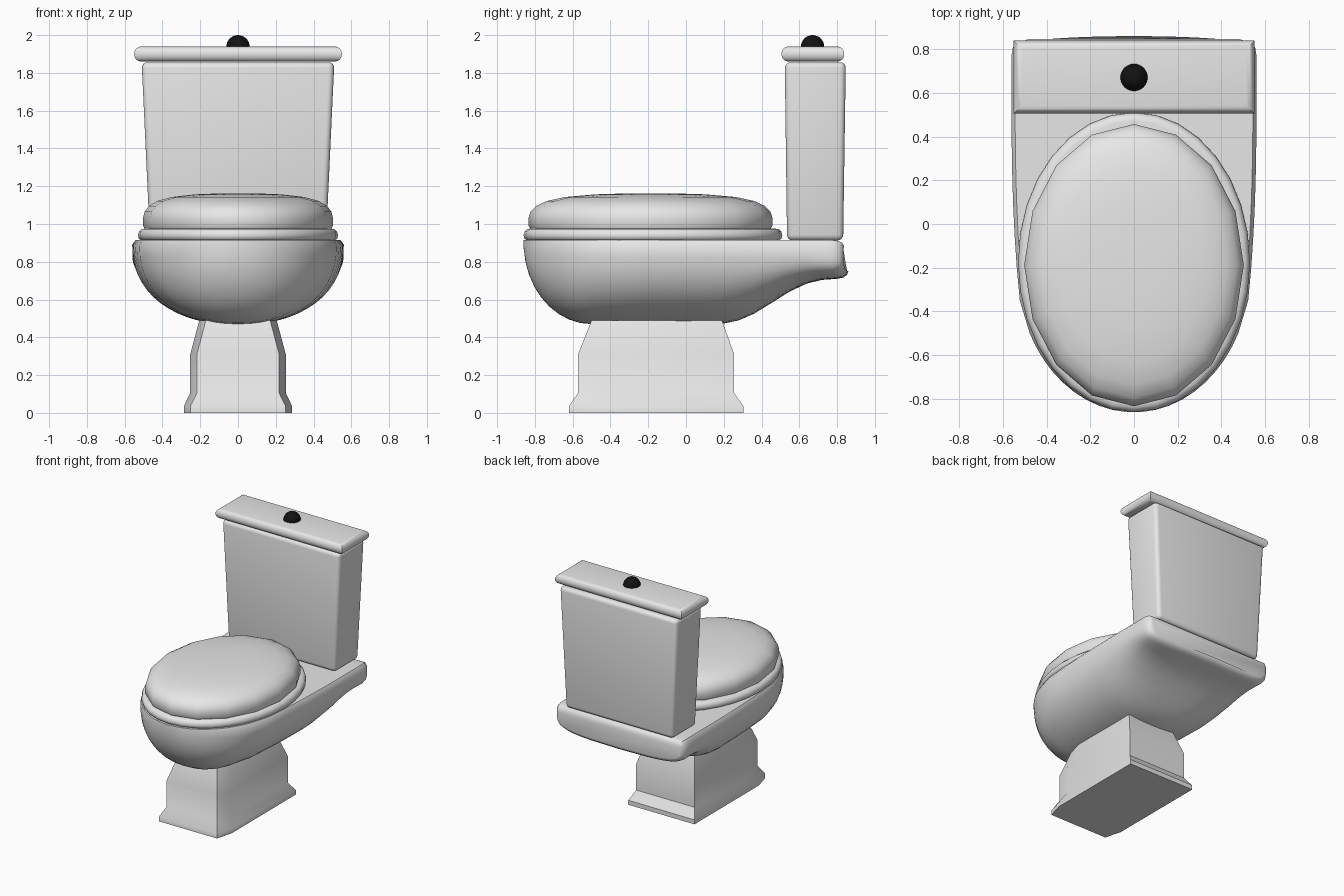
import bpy, bmesh, math

if "Cube" in bpy.data.objects:
    bpy.data.objects.remove(bpy.data.objects["Cube"])

def material(name, value):
    m = bpy.data.materials.new(name)
    m.diffuse_color = (value, value, value, 1)
    m.use_nodes = True
    m.node_tree.nodes["Principled BSDF"].inputs["Base Color"].default_value = m.diffuse_color
    return m

WHITE = material("porcelain_white", 0.8)
BLACK = material("button_black", 0.006)

def finish(bm, name, mat, angle=35):
    bmesh.ops.recalc_face_normals(bm, faces=bm.faces)
    me = bpy.data.meshes.new(name)
    bm.to_mesh(me)
    bm.free()
    me.materials.append(mat)
    ob = bpy.data.objects.new(name, me)
    bpy.context.collection.objects.link(ob)
    bpy.ops.object.select_all(action='DESELECT')
    ob.select_set(True)
    bpy.context.view_layer.objects.active = ob
    bpy.ops.object.shade_smooth_by_angle(angle=math.radians(angle))
    return ob

def loft(name, rings, mat=WHITE, angle=35):
    """Skin closed rings of equal length and cap both ends."""
    bm = bmesh.new()
    vs = [[bm.verts.new(p) for p in r] for r in rings]
    n = len(rings[0])
    for a, b in zip(vs, vs[1:]):
        for i in range(n):
            j = (i + 1) % n
            bm.faces.new((a[i], a[j], b[j], b[i]))
    bm.faces.new(vs[0])
    bm.faces.new(vs[-1])
    return finish(bm, name, mat, angle)

def ellipse(cy, rx, ry, z, n):
    return [(rx * math.sin(2 * math.pi * i / n), cy + ry * math.cos(2 * math.pi * i / n), z)
            for i in range(n)]

def rect(hx, y0, y1, z):
    return [(-hx, y0, z), (hx, y0, z), (hx, y1, z), (-hx, y1, z)]

# Pedestal: flared foot, chamfered front corners, narrowing neck
def foot(hw, yf, yb, z):
    c, f = 0.13, hw - 0.035
    return [(-hw, yb, z), (hw, yb, z), (hw, yf + c, z), (f, yf, z), (-f, yf, z), (-hw, yf + c, z)]

loft("pedestal", [foot(0.287, -0.62, 0.305, 0), foot(0.287, -0.62, 0.305, 0.035),
                  foot(0.253, -0.572, 0.255, 0.105), foot(0.253, -0.572, 0.255, 0.31),
                  foot(0.205, -0.5, 0.19, 0.49)])

# Bowl with rear shelf: cross sections from front to back
def section(y, w, zb, n, zt=0.915, steps=28):
    z0 = zt - min(0.025, (zt - zb) * 0.3)
    pts = [(w * 0.97, zt)]
    for i in range(steps + 1):
        a = math.pi * i / steps
        c, s = math.cos(a), max(0.0, math.sin(a))
        pts.append((math.copysign(w * abs(c) ** (2 / n), c), z0 - (z0 - zb) * s ** (2 / n)))
    pts.append((-w * 0.97, zt))
    bow = 0.03 * min(1, max(0, (y - 0.65) / 0.15))
    return [(x, y - bow * (x / 0.56) ** 2, z) for x, z in pts]

stations = []
for k in range(10):
    a = math.radians(4 + 86 * k / 9)
    y = -0.5 - 0.36 * math.cos(a)
    stations.append((y, 0.535 * math.sqrt(1 - ((y + 0.2) / 0.661) ** 2),
                     0.9 - 0.43 * math.sin(a), 2.2))
stations += [(-0.35, 0.522, 0.468, 2.25), (-0.2, 0.536, 0.467, 2.25), (-0.05, 0.546, 0.466, 2.25),
             (0.1, 0.553, 0.467, 2.25), (0.2, 0.556, 0.473, 2.3), (0.28, 0.558, 0.49, 2.35),
             (0.36, 0.559, 0.525, 2.5), (0.45, 0.56, 0.58, 2.8), (0.55, 0.56, 0.643, 3.2),
             (0.64, 0.56, 0.685, 3.8), (0.72, 0.56, 0.704, 4.5), (0.8, 0.56, 0.71, 5)]
rings = [section(*s) for s in stations]
rings += [section(0.835, 0.554, 0.717, 5, 0.91), section(0.853, 0.54, 0.732, 5, 0.9),
          section(0.86, 0.52, 0.75, 5, 0.885)]
loft("bowl", rings, angle=40)

# Seat: flat oval ring edge with rounded rim
loft("seat", [ellipse(-0.175, 0.53 - d, 0.685 - d, z, 32) for d, z in
              [(0.02, 0.912), (0.005, 0.922), (0, 0.94), (0.006, 0.96), (0.02, 0.973), (0.04, 0.976)]],
     angle=50)

# Lid: sixteen-sided domed cushion
loft("seat_lid", [ellipse(-0.188, 0.502 * s, 0.645 * s, z, 16) for s, z in
                  [(0.985, 0.974), (1, 0.99), (1, 1.035), (0.985, 1.065), (0.94, 1.095),
                   (0.85, 1.122), (0.7, 1.143), (0.45, 1.157), (0.2, 1.162)]], angle=50)

# Tank: tapered box with soft edges
bm = bmesh.new()
lo = [bm.verts.new(p) for p in rect(0.466, 0.535, 0.832, 0.913)]
hi = [bm.verts.new(p) for p in rect(0.51, 0.523, 0.846, 1.856)]
for i in range(4):
    j = (i + 1) % 4
    bm.faces.new((lo[i], lo[j], hi[j], hi[i]))
bm.faces.new(lo)
bm.faces.new(hi)
bmesh.ops.bevel(bm, geom=bm.edges[:], offset=0.03, segments=4, profile=0.5, affect='EDGES')
finish(bm, "tank", WHITE, 40)

# Tank lid: slab with half-round rim and mitred corners
rim = []
for k in range(9):
    a = math.radians(-90 + 180 * k / 8)
    d = 0.036 * (1 - math.cos(a))
    rim.append(rect(0.55 - d, 0.505 + d, 0.838 - d, 1.9 + 0.04 * math.sin(a)))
loft("tank_lid", rim, angle=40)

# Flush button: small black dome
bm = bmesh.new()
bmesh.ops.create_uvsphere(bm, u_segments=32, v_segments=16, radius=0.062)
bmesh.ops.translate(bm, verts=bm.verts, vec=(0, 0.67, 1.938))
finish(bm, "flush_button", BLACK)
